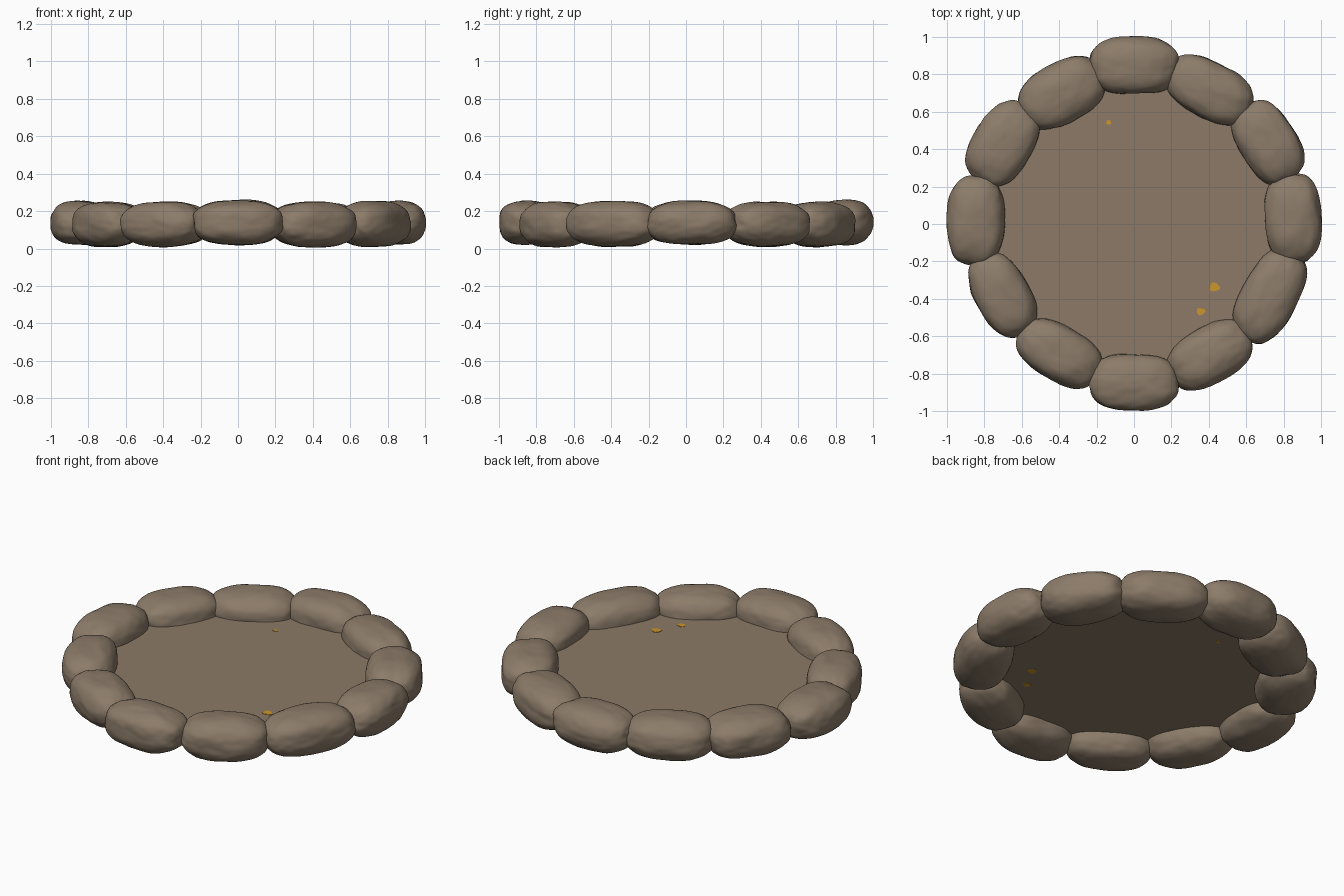
import bpy, bmesh, math
from mathutils import Vector, noise

if "Cube" in bpy.data.objects:
    bpy.data.objects.remove(bpy.data.objects["Cube"])


def make_material(name, rgb):
    m = bpy.data.materials.new(name)
    m.diffuse_color = (*rgb, 1.0)
    m.use_nodes = True
    m.node_tree.nodes["Principled BSDF"].inputs["Base Color"].default_value = m.diffuse_color
    return m


STONE = make_material("brown stone", (0.262, 0.200, 0.142))
EARTH = make_material("brown earth", (0.262, 0.195, 0.136))
EMBER = make_material("amber", (0.60, 0.305, 0.025))


def make_object(name, bm, mat, smooth=True):
    me = bpy.data.meshes.new(name)
    bm.to_mesh(me)
    bm.free()
    me.materials.append(mat)
    for p in me.polygons:
        p.use_smooth = smooth
    ob = bpy.data.objects.new(name, me)
    bpy.context.collection.objects.link(ob)
    return ob


def stone(i, x, y, half_len, half_wide, z_low, z_high):
    """Rounded boulder lying along the ring, with a gently lumpy surface."""
    bm = bmesh.new()
    bmesh.ops.create_icosphere(bm, subdivisions=5, radius=1)
    ang = math.atan2(y, x)
    ca, sa = math.cos(ang), math.sin(ang)
    mid, half_h = (z_low + z_high) / 2, (z_high - z_low) / 2
    n = 2.55
    for v in bm.verts:
        d = v.co.normalized()
        r = sum(abs(c) ** n for c in d) ** (-1 / n)
        lump = 0.045 * noise.noise(d * 1.7 + Vector((i * 7.3, 2.1, 0.4)))
        lump += 0.016 * noise.noise(d * 4.5 + Vector((i * 3.1, 5.7, 1.9)))
        p = d * r * (1 + lump)
        u, t = p.x * half_wide, p.y * half_len
        v.co = (x + u * ca - t * sa, y + u * sa + t * ca, mid + p.z * half_h)
    return make_object(f"ring_stone_{i + 1}", bm, STONE)


# Ring of stones: x, y, half length, half width, bottom, top
STONES = [
    (0.85, 0.03, 0.24, 0.150, 0.02, 0.255),
    (0.715, 0.435, 0.235, 0.155, 0.01, 0.25),
    (0.405, 0.715, 0.245, 0.150, 0.01, 0.25),
    (0.00, 0.848, 0.24, 0.152, 0.02, 0.26),
    (-0.385, 0.70, 0.245, 0.160, 0.01, 0.25),
    (-0.70, 0.43, 0.235, 0.160, 0.01, 0.25),
    (-0.845, 0.02, 0.24, 0.155, 0.02, 0.255),
    (-0.705, -0.375, 0.24, 0.145, 0.01, 0.25),
    (-0.40, -0.69, 0.24, 0.145, 0.01, 0.25),
    (0.00, -0.848, 0.24, 0.152, 0.02, 0.255),
    (0.405, -0.70, 0.235, 0.150, 0.005, 0.25),
    (0.725, -0.385, 0.265, 0.150, 0.01, 0.255),
]
for i, s in enumerate(STONES):
    stone(i, *s)


def plate(name, x, y, z, rx, ry, thick, sides, mat, wobble=0.0):
    """Thin flat disc, optionally with an uneven outline."""
    bm = bmesh.new()
    ring = []
    for k in range(sides):
        a = 2 * math.pi * k / sides
        w = 1 + wobble * math.sin(3 * a + x * 20)
        ring.append(bm.verts.new((x + rx * w * math.cos(a), y + ry * w * math.sin(a), z - thick / 2)))
    face = bm.faces.new(ring)
    ext = bmesh.ops.extrude_face_region(bm, geom=[face])
    top = [g for g in ext["geom"] if isinstance(g, bmesh.types.BMVert)]
    bmesh.ops.translate(bm, verts=top, vec=(0, 0, thick))
    bmesh.ops.recalc_face_normals(bm, faces=bm.faces)
    return make_object(name, bm, mat, smooth=False)


# Floor inside the ring
FLOOR_Z = 0.13
plate("floor", 0, 0, FLOOR_Z, 0.82, 0.82, 0.005, 64, EARTH)

# Small amber flecks showing through the floor
for i, (x, y, rx, ry) in enumerate([(-0.135, 0.543, 0.014, 0.013),
                                    (0.430, -0.337, 0.028, 0.024),
                                    (0.357, -0.467, 0.024, 0.019)]):
    plate(f"amber_fleck_{i + 1}", x, y, FLOOR_Z, rx, ry, 0.009, 10, EMBER, 0.15)
